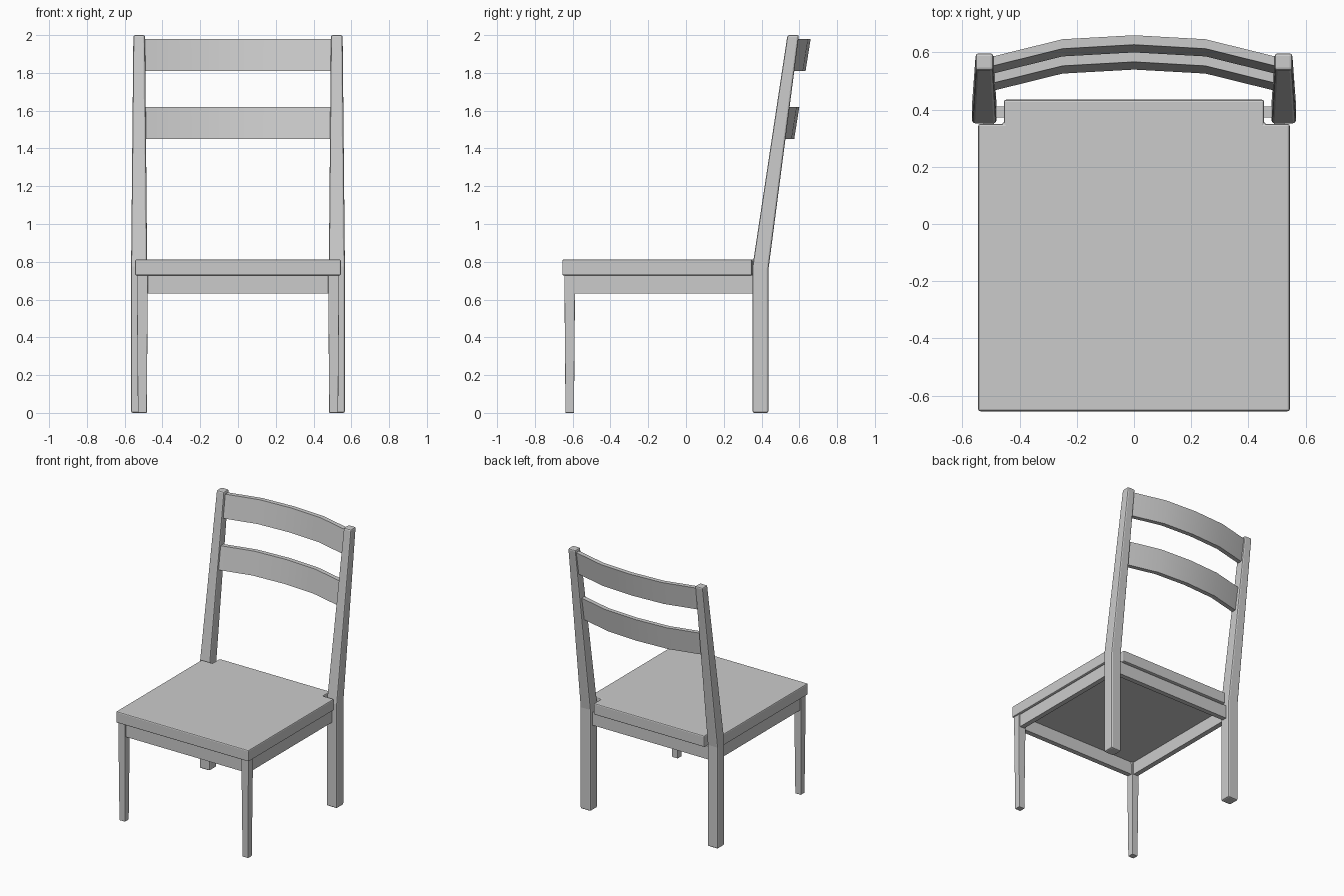
import bpy, math

if "Cube" in bpy.data.objects:
    bpy.data.objects.remove(bpy.data.objects["Cube"])


def make(name, verts, faces, bevel=0.0, smooth=False):
    mesh = bpy.data.meshes.new(name)
    mesh.from_pydata(verts, [], faces)
    obj = bpy.data.objects.new(name, mesh)
    bpy.context.collection.objects.link(obj)
    bpy.ops.object.select_all(action='DESELECT')
    obj.select_set(True)
    bpy.context.view_layer.objects.active = obj
    if smooth:
        bpy.ops.object.shade_smooth_by_angle(angle=math.radians(30))
    if bevel:
        mod = obj.modifiers.new("Bevel", 'BEVEL')
        mod.width = bevel
        mod.segments = 2
        mod.limit_method = 'ANGLE'
        mod.angle_limit = math.radians(40)
    return obj


def loft(name, rings, **kw):
    """Skin a list of equal-sized rings and cap both ends."""
    n, verts = len(rings[0]), [p for r in rings for p in r]
    faces = [tuple(reversed(range(n))), tuple(range(len(verts) - n, len(verts)))]
    for k in range(len(rings) - 1):
        for i in range(n):
            j = (i + 1) % n
            faces.append((k * n + i, k * n + j, (k + 1) * n + j, (k + 1) * n + i))
    return make(name, verts, faces, **kw)


def ring(x0, x1, y0, y1, zf, zb=None):
    """Rectangle, counter-clockwise from above, with front and back heights."""
    zb = zf if zb is None else zb
    return [(x0, y0, zf), (x1, y0, zf), (x1, y1, zb), (x0, y1, zb)]


def mirrored(r, side):
    return r if side > 0 else [(-x, y, z) for x, y, z in reversed(r)]


def box(name, x0, x1, y0, y1, z0, z1):
    return loft(name, [ring(x0, x1, y0, y1, z0), ring(x0, x1, y0, y1, z1)])


# Seat with notched back corners
half = [(0.545, -0.655), (0.545, 0.35), (0.455, 0.35), (0.455, 0.435)]
outline = half + [(-x, y) for x, y in reversed(half)]
loft("seat", [[(x, y, z) for x, y in outline] for z in (0.727, 0.812)], bevel=0.008)

# Legs and side aprons
for side, tag in ((1, "right"), (-1, "left")):
    front = [ring(0.483, 0.530, -0.638, -0.593, 0.0),
             ring(0.477, 0.536, -0.644, -0.587, 0.73)]
    loft("front_leg_" + tag, [mirrored(r, side) for r in front], bevel=0.003)

    back = [ring(0.481, 0.566, 0.352, 0.436, 0.0),
            ring(0.481, 0.566, 0.352, 0.436, 0.775, 0.755),
            ring(0.492, 0.554, 0.537, 0.598, 2.0)]
    loft("back_leg_" + tag, [mirrored(r, side) for r in back], bevel=0.01)

    xs = sorted((side * 0.49, side * 0.527))
    box("side_apron_" + tag, xs[0], xs[1], -0.60, 0.37, 0.632, 0.73)

# Front and back aprons
box("front_apron", -0.49, 0.49, -0.635, -0.598, 0.632, 0.73)
box("back_apron", -0.49, 0.49, 0.373, 0.41, 0.632, 0.73)

# Curved, leaning back slats
slat_curve = [(-0.505, -0.077), (-0.25, -0.014), (0, 0), (0.25, -0.014), (0.505, -0.077)]
for name, z0, z1, y_rear in (("upper_slat", 1.81, 1.98, 0.66),
                             ("lower_slat", 1.45, 1.62, 0.60)):
    lean, thick = 0.027, 0.033
    rings = []
    for x, dy in slat_curve:
        y = y_rear + dy
        rings.append([(x, y - thick - lean, z0), (x, y - lean, z0),
                      (x, y, z1), (x, y - thick, z1)])
    loft(name, rings, smooth=True)
